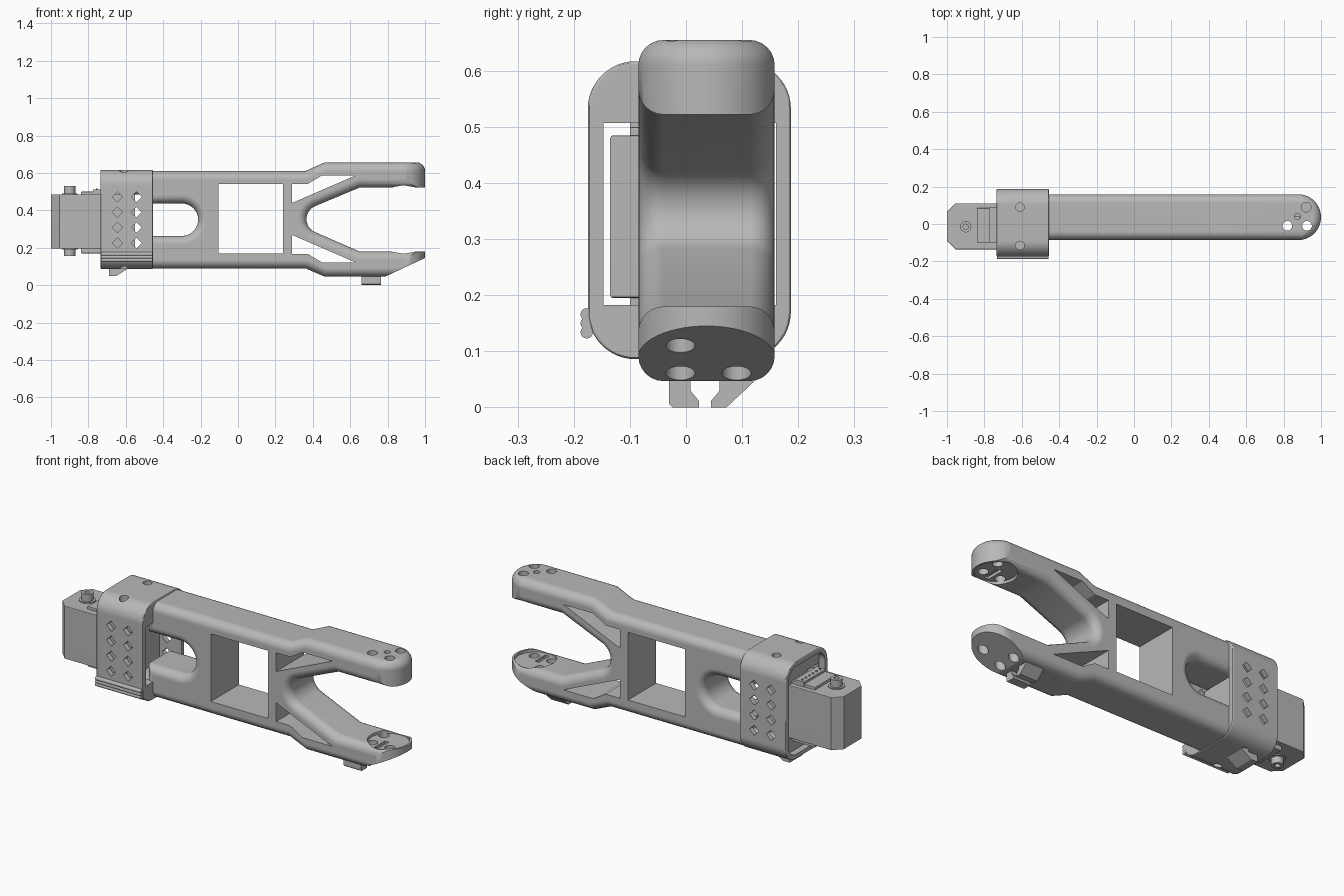
import bpy, bmesh
from math import sin, cos, pi, radians
from mathutils import Vector

if "Cube" in bpy.data.objects:
    bpy.data.objects.remove(bpy.data.objects["Cube"], do_unlink=True)

grey = bpy.data.materials.new("light grey")
grey.use_nodes = True
grey.diffuse_color = (0.48, 0.48, 0.48, 1)
grey.node_tree.nodes["Principled BSDF"].inputs["Base Color"].default_value = grey.diffuse_color


def arc(cx, cy, r, start, end, n=12):
    angles = [radians(start + (end - start) * i / n) for i in range(n + 1)]
    return [(cx + r * cos(a), cy + r * sin(a)) for a in angles]


def circle(cx, cy, r, n=24):
    return arc(cx, cy, r, 0, 360, n)[:-1]


def box_outline(u0, u1, v0, v1):
    return [(u0, v0), (u1, v0), (u1, v1), (u0, v1)]


def round_rect(u0, u1, v0, v1, r):
    return (arc(u0 + r, v0 + r, r, 180, 270) + arc(u1 - r, v0 + r, r, 270, 360)
            + arc(u1 - r, v1 - r, r, 0, 90) + arc(u0 + r, v1 - r, r, 90, 180))


def inset(points, d):
    """Move a counter-clockwise outline inwards by d."""
    pts = [Vector(p) for p in points]
    out = []
    for i, p in enumerate(pts):
        e1 = (p - pts[i - 1]).normalized()
        e2 = (pts[(i + 1) % len(pts)] - p).normalized()
        n1, n2 = Vector((-e1.y, e1.x)), Vector((-e2.y, e2.x))
        out.append(p + (n1 + n2) * d / (1 + n1.dot(n2)))
    return out


def prism(name, outline, axis, lo, hi, r=0, steps=6):
    """Extrude an outline along an axis, with rims rounded by radius r."""
    place = {"x": lambda u, v, w: (w, u, v),
             "y": lambda u, v, w: (u, w, v),
             "z": lambda u, v, w: (u, v, w)}[axis]
    levels = [(0, lo), (0, hi)]
    if r:
        quarter = [k * pi / 2 / steps for k in range(steps + 1)]
        levels = [(r * (1 - sin(a)), lo + r * (1 - cos(a))) for a in quarter]
        levels += [(d, hi + lo - w) for d, w in reversed(levels)]
    bm = bmesh.new()
    rings = [[bm.verts.new(place(p[0], p[1], w)) for p in inset(outline, d)]
             for d, w in levels]
    n = len(outline)
    for a, b in zip(rings, rings[1:]):
        for i in range(n):
            j = (i + 1) % n
            bm.faces.new((a[i], a[j], b[j], b[i]))
    bm.faces.new(rings[0])
    bm.faces.new(rings[-1])
    bmesh.ops.recalc_face_normals(bm, faces=bm.faces)
    mesh = bpy.data.meshes.new(name)
    bm.to_mesh(mesh)
    bm.free()
    mesh.materials.append(grey)
    ob = bpy.data.objects.new(name, mesh)
    bpy.context.scene.collection.objects.link(ob)
    return ob


def activate(ob):
    bpy.ops.object.select_all(action="DESELECT")
    ob.select_set(True)
    bpy.context.view_layer.objects.active = ob


def carve(ob, cutter, mode="DIFFERENCE"):
    """Apply a boolean and throw the cutter away."""
    mod = ob.modifiers.new("carve", "BOOLEAN")
    mod.operation, mod.solver, mod.object = mode, "EXACT", cutter
    activate(ob)
    bpy.ops.object.modifier_apply(modifier=mod.name)
    bpy.data.objects.remove(cutter, do_unlink=True)


def cut(ob, outline, axis, lo, hi):
    carve(ob, prism("cutter", outline, axis, lo, hi))


# Forked arm: rounded side profile with a slot at one end and a fork at the other
profile = ([(-0.70, 0.09), (0.36, 0.09), (0.46, 0.047), (1.05, 0.047), (1.05, 0.18), (0.65, 0.18)]
           + arc(0.441, 0.353, 0.075, 247, 113, 16)
           + [(0.65, 0.522), (1.05, 0.522), (1.05, 0.655), (0.46, 0.655), (0.36, 0.61),
              (-0.70, 0.61), (-0.70, 0.485), (-0.5, 0.485), (-0.5, 0.437)]
           + arc(-0.30, 0.35, 0.087, 90, -90, 16)
           + [(-0.5, 0.263), (-0.5, 0.20), (-0.70, 0.20)])
arm = prism("forked_arm", profile, "y", -0.085, 0.158, 0.045)

# Round the fork tips in plan, then slope the lower tip
plan = [(-0.9, -0.086), (0.7, -0.086)] + arc(0.8775, 0.0365, 0.1225, -90, 90, 28) + [(-0.9, 0.159)]
carve(arm, prism("tip_trim", plan, "z", 0.046, 0.656, 0.045), "INTERSECT")
cut(arm, [(0.73, 0.019), (0.73, -0.05), (1.1, -0.05), (1.1, 0.192)], "y", -0.2, 0.3)

# Square window and the two truss openings
cut(arm, box_outline(-0.105, 0.24, 0.17, 0.54), "y", -0.2, 0.3)
truss = [(0.29, 0.44), (0.63, 0.587), (0.45, 0.587), (0.375, 0.542), (0.29, 0.542)]
cut(arm, truss, "y", -0.2, 0.3)
cut(arm, [(x, 0.708 - z) for x, z in reversed(truss)], "y", -0.2, 0.3)

# Round seats, cable grooves and bolt holes in the fork tips
cut(arm, circle(0.885, 0.0365, 0.105, 32), "z", 0.165, 0.537)
groove = box_outline(0.86, 0.885, -0.05, 0.04)
cut(arm, groove, "z", 0.15, 0.552)
upper = [(0.92, 0.09, 0.026), (0.82, -0.01, 0.026), (0.925, -0.01, 0.026), (0.875, 0.04, 0.016)]
lower = [(0.82, 0.09, 0.026), (0.82, -0.01, 0.026), (0.925, -0.01, 0.026)]
for x, y, r in upper:
    cut(arm, circle(x, y, r), "z", 0.45, 0.75)
for x, y, r in lower:
    cut(arm, circle(x, y, r), "z", -0.05, 0.25)

# Sleeve around the slotted end: hollow, with a recessed outer mouth
sleeve = prism("sleeve", round_rect(-0.175, 0.187, 0.086, 0.617, 0.085), "x", -0.735, -0.455, 0.006, 3)
cut(sleeve, box_outline(-0.147, 0.160, 0.183, 0.507), "x", -0.8, -0.4)
cut(sleeve, round_rect(-0.150, 0.162, 0.112, 0.591, 0.062), "x", -0.8, -0.70)
for x in (-0.645, -0.543):
    for z in (0.225, 0.308, 0.39, 0.472):
        cut(sleeve, circle(x, z, 0.028, 4), "y", -0.3, 0.3)
for y in (-0.115, 0.09):
    for lo, hi in ((0.0, 0.125), (0.575, 0.7)):
        for part in (sleeve, arm):
            cut(part, circle(-0.61, y, 0.023), "z", lo, hi)

# Grip ribs on the sleeve front and a hook underneath
ribs = [prism(f"grip_rib_{i + 1}", circle(-0.177, 0.134 + 0.016 * i, 0.011, 16), "x", -0.733, -0.457)
        for i in range(3)]
hook = prism("sleeve_hook", [(-0.69, 0.1), (-0.69, 0.05), (-0.65, 0.05), (-0.57, 0.1)], "y", -0.02, 0.09)

# Motor: chamfered block, flange, connector with pins, and shaft
block = [(-1.0, -0.09), (-0.955, -0.135), (-0.55, -0.135), (-0.55, 0.11), (-0.955, 0.11), (-1.0, 0.065)]
motor = prism("motor_block", block, "z", 0.195, 0.485, 0.005, 2)
flange = prism("motor_flange", box_outline(-0.84, -0.56, -0.10, 0.085), "z", 0.17, 0.50, 0.004, 2)
connector = prism("connector", box_outline(-0.775, -0.72, -0.10, 0.088), "z", 0.48, 0.512)
pins = [prism(f"connector_pin_{i + 1}", circle(-0.755, -0.08 + 0.03 * i, 0.005, 8), "z", 0.50, 0.518)
        for i in range(6)]
collar = prism("shaft_collar", circle(-0.90, -0.015, 0.042, 32), "z", 0.19, 0.49)
shaft = prism("motor_shaft", circle(-0.90, -0.015, 0.03, 32), "z", 0.155, 0.53)
for lo, hi in ((0.1, 0.18), (0.505, 0.6)):
    cut(shaft, circle(-0.90, -0.015, 0.014), "z", lo, hi)

# Cable clip under the lower fork
near = [(-0.03, 0.06), (-0.03, 0.006), (-0.024, 0), (0.023, 0), (0.023, 0.012), (0.008, 0.03), (0.008, 0.06)]
far = [(0.045, 0), (0.072, 0), (0.12, 0.045), (0.12, 0.06), (0.06, 0.06), (0.06, 0.03), (0.045, 0.012)]
clips = [prism("cable_clip_front", near, "x", 0.66, 0.765),
         prism("cable_clip_back", far, "x", 0.66, 0.765)]

# Smooth the curved surfaces and keep the edges crisp
for ob in [arm, sleeve, hook, motor, flange, connector, collar, shaft] + ribs + pins + clips:
    activate(ob)
    bpy.ops.object.shade_smooth_by_angle(angle=radians(30))
    weighted = ob.modifiers.new("flat faces", "WEIGHTED_NORMAL")
    weighted.keep_sharp = True
